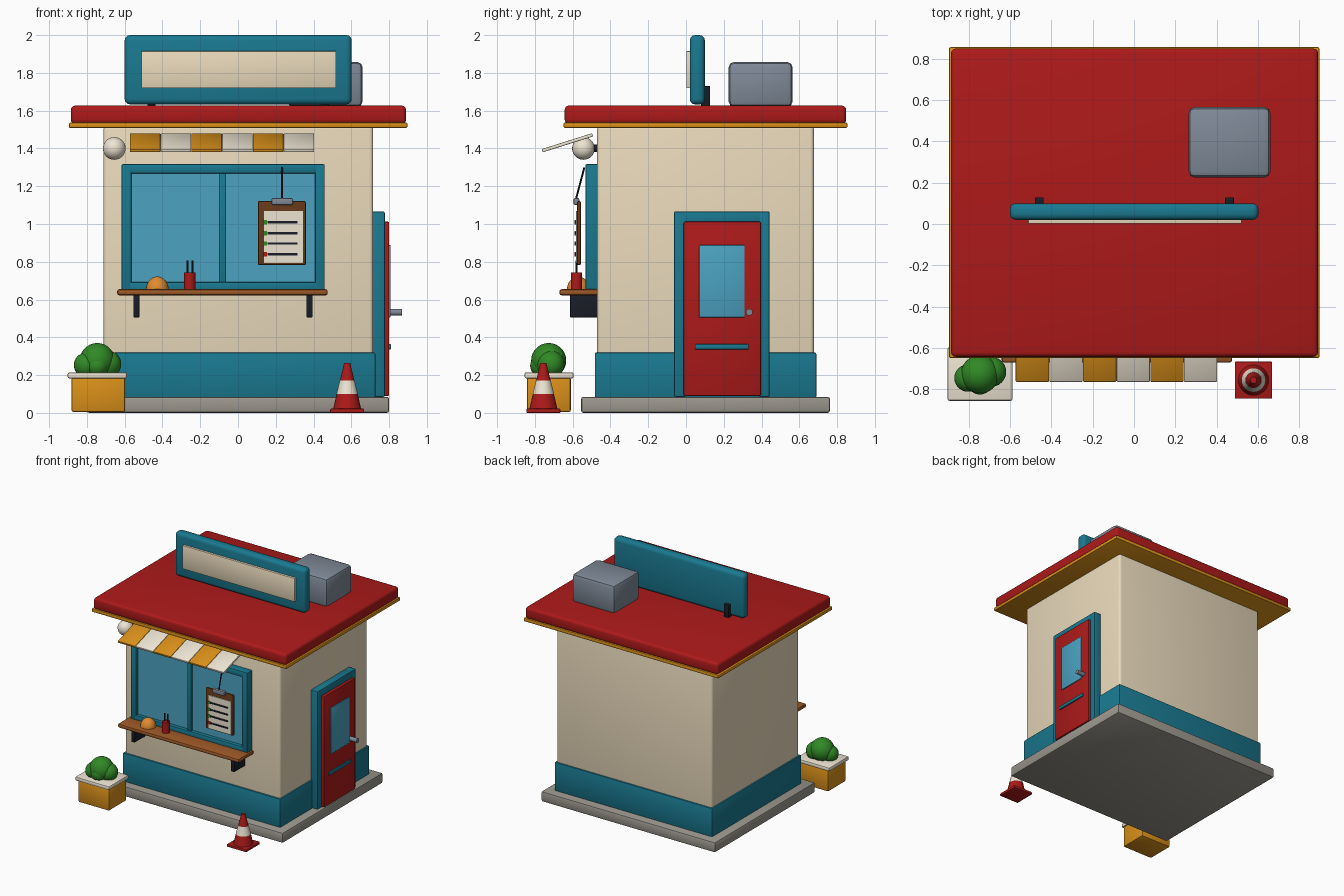
import bpy, bmesh, math
from mathutils import Vector, Matrix

if "Cube" in bpy.data.objects:
    bpy.data.objects.remove(bpy.data.objects["Cube"])

COLORS = {
    "red": (0.42, 0.01, 0.01), "teal": (0.01, 0.19, 0.28), "cream": (0.82, 0.70, 0.50),
    "gold": (0.70, 0.28, 0.01), "glass": (0.07, 0.36, 0.53), "stone": (0.33, 0.31, 0.27),
    "metal": (0.21, 0.25, 0.31), "wood": (0.34, 0.10, 0.02), "dark": (0.01, 0.012, 0.02),
    "board": (0.13, 0.04, 0.01), "paper": (0.85, 0.78, 0.65), "green": (0.03, 0.25, 0.02),
    "orange": (0.75, 0.26, 0.03)}
MATS = {}
for key, rgb in COLORS.items():
    MATS[key] = bpy.data.materials.new(key)
    MATS[key].diffuse_color = (*rgb, 1)


def finish(name, bm, color):
    me = bpy.data.meshes.new(name)
    bm.to_mesh(me)
    bm.free()
    ob = bpy.data.objects.new(name, me)
    bpy.context.collection.objects.link(ob)
    me.materials.append(MATS[color])
    bpy.ops.object.select_all(action='DESELECT')
    ob.select_set(True)
    bpy.context.view_layer.objects.active = ob
    bpy.ops.object.shade_smooth_by_angle(angle=math.radians(40))
    return ob


def box(name, color, x, y, z, bevel=0.006, segs=2):
    """Bevelled box given (min, max) on each axis."""
    bm = bmesh.new()
    size = [b - a for a, b in (x, y, z)]
    mid = [(a + b) / 2 for a, b in (x, y, z)]
    bmesh.ops.create_cube(bm, size=1, matrix=Matrix.Translation(mid) @ Matrix.Diagonal((*size, 1)))
    if bevel:
        bmesh.ops.bevel(bm, geom=bm.edges[:], offset=min(bevel, min(size) * 0.45),
                        segments=segs, profile=0.5, affect='EDGES')
    return finish(name, bm, color)


def rod(name, color, a, b, r1, r2=None, segs=16):
    """Cylinder or cone from point a to point b."""
    a, b = Vector(a), Vector(b)
    rot = (b - a).to_track_quat('Z', 'Y').to_matrix().to_4x4()
    bm = bmesh.new()
    bmesh.ops.create_cone(bm, cap_ends=True, segments=segs, radius1=r1,
                          radius2=r1 if r2 is None else r2, depth=(b - a).length,
                          matrix=Matrix.Translation((a + b) / 2) @ rot)
    return finish(name, bm, color)


def ball(name, color, c, r, sz=1.0):
    bm = bmesh.new()
    bmesh.ops.create_uvsphere(bm, u_segments=24, v_segments=14, radius=r,
                              matrix=Matrix.Translation(c) @ Matrix.Diagonal((1, 1, sz, 1)))
    return finish(name, bm, color)


# Building shell
box("base_slab", "stone", (-0.80, 0.80), (-0.555, 0.762), (0, 0.085), 0.012)
box("walls", "cream", (-0.712, 0.716), (-0.47, 0.678), (0.07, 1.52), 0.02, 3)
box("wainscot", "teal", (-0.724, 0.727), (-0.483, 0.69), (0.08, 0.32), 0.008)
box("roof_trim", "gold", (-0.895, 0.897), (-0.648, 0.855), (1.508, 1.537), 0.008)
box("roof", "red", (-0.885, 0.89), (-0.642, 0.848), (1.53, 1.627), 0.022, 3)

# Roof sign and cooling unit
box("sign_board", "teal", (-0.6, 0.602), (0.02, 0.10), (1.633, 2.0), 0.028, 3)
box("sign_panel", "cream", (-0.512, 0.52), (0.002, 0.04), (1.72, 1.915), 0.003)
for i, x in enumerate((-0.458, 0.462)):
    box(f"sign_support_{i}", "dark", (x - 0.021, x + 0.021), (0.08, 0.128), (1.62, 1.73), 0.003)
box("cooling_unit", "metal", (0.263, 0.66), (0.225, 0.565), (1.62, 1.858), 0.03, 2)

# Striped awning, sloping down to the front
for i in range(6):
    x0 = -0.572 + i * 0.1627
    ob = box(f"awning_slat_{i}", "paper" if i % 2 else "gold", (x0, x0 + 0.161),
             (-0.14, 0.14), (-0.009, 0.009), 0.004)
    ob.data.transform(Matrix.Translation((0, -0.628, 1.43)) @ Matrix.Rotation(math.radians(17.5), 4, 'X'))

# Globe lamp
ball("lamp_globe", "paper", (-0.655, -0.543, 1.40), 0.06)
rod("lamp_mount", "dark", (-0.655, -0.465, 1.40), (-0.655, -0.5, 1.40), 0.02)

# Serving window
box("window_glass", "glass", (-0.59, 0.43), (-0.505, -0.46), (0.67, 1.29), 0)
for name, x, z in (("left", (-0.617, -0.565), (0.64, 1.317)), ("right", (0.407, 0.459), (0.64, 1.317)),
                   ("top", (-0.6, 0.44), (1.268, 1.317)), ("bottom", (-0.6, 0.44), (0.64, 0.692))):
    box("window_frame_" + name, "teal", x, (-0.533, -0.46), z, 0.008)
box("window_mullion", "teal", (-0.101, -0.063), (-0.525, -0.48), (0.68, 1.28), 0.005)

# Counter shelf
box("counter", "wood", (-0.64, 0.475), (-0.67, -0.465), (0.622, 0.655), 0.012)
for i, x in enumerate((-0.538, 0.379)):
    box(f"counter_bracket_{i}", "dark", (x - 0.016, x + 0.016), (-0.613, -0.465), (0.506, 0.63), 0.003)

# Bun and straw cup on the counter
bm = bmesh.new()
bmesh.ops.create_uvsphere(bm, u_segments=24, v_segments=16, radius=0.06)
bmesh.ops.bisect_plane(bm, geom=bm.verts[:] + bm.edges[:] + bm.faces[:], plane_co=(0, 0, 0),
                       plane_no=(0, 0, -1), clear_outer=True)
bmesh.ops.holes_fill(bm, edges=[e for e in bm.edges if e.is_boundary])
bmesh.ops.transform(bm, matrix=Matrix.Translation((-0.427, -0.57, 0.653)) @ Matrix.Diagonal((1, 1, 1.15, 1)),
                    verts=bm.verts)
finish("bun", bm, "orange")
rod("straw_cup", "red", (-0.256, -0.58, 0.65), (-0.256, -0.58, 0.744), 0.03)
for i, x in enumerate((-0.268, -0.24)):
    rod(f"straw_{i}", "dark", (x, -0.58, 0.7), (x, -0.58, 0.808), 0.005, segs=8)

# Hanging clipboard with checklist
box("clipboard", "board", (0.105, 0.359), (-0.577, -0.556), (0.782, 1.122), 0.008)
box("clipboard_paper", "paper", (0.137, 0.343), (-0.583, -0.57), (0.793, 1.068), 0)
box("clipboard_clip", "metal", (0.178, 0.29), (-0.595, -0.565), (1.10, 1.138), 0.008)
rod("clipboard_cord", "dark", (0.232, -0.583, 1.13), (0.232, -0.538, 1.30), 0.005, segs=8)
for i, z in enumerate((1.009, 0.951, 0.897, 0.84)):
    box(f"list_line_{i}", "dark", (0.155, 0.315), (-0.588, -0.58), (z - 0.006, z + 0.006), 0)
    box(f"list_mark_{i}", "red" if i == 3 else "green", (0.132, 0.153), (-0.589, -0.578),
        (z - 0.011, z + 0.011), 0)

# Side door
for name, y, z in (("front", (-0.063, 0.0), (0.085, 1.067)), ("back", (0.385, 0.443), (0.085, 1.067)),
                   ("top", (-0.03, 0.42), (1.0, 1.067))):
    box("door_frame_" + name, "teal", (0.70, 0.777), y, z, 0.008)
box("door_leaf", "red", (0.70, 0.80), (-0.012, 0.396), (0.09, 1.012), 0.006)
box("door_glass", "glass", (0.78, 0.807), (0.07, 0.311), (0.506, 0.888), 0.002)
box("door_push_bar", "teal", (0.78, 0.81), (0.047, 0.332), (0.336, 0.364), 0.004)
rod("door_knob", "metal", (0.79, 0.335, 0.533), (0.867, 0.335, 0.533), 0.018)

# Planter with bush
box("planter_box", "gold", (-0.881, -0.597), (-0.843, -0.61), (0.005, 0.19), 0.01)
box("planter_rim", "paper", (-0.902, -0.587), (-0.855, -0.595), (0.182, 0.215), 0.01)
for i, (x, y, z, r) in enumerate(((-0.745, -0.727, 0.277, 0.093), (-0.803, -0.745, 0.253, 0.066),
                                  (-0.69, -0.715, 0.258, 0.072), (-0.745, -0.765, 0.25, 0.06))):
    ball(f"bush_{i}", "green", (x, y, z), r)

# Traffic cone in stacked bands
CX, CY = 0.578, -0.755
box("cone_base", "red", (CX - 0.09, CX + 0.09), (CY - 0.09, CY + 0.09), (0, 0.022), 0.005)
for name, color, z0, z1, r0, r1 in (("lower", "red", 0.02, 0.1, 0.074, 0.056),
                                    ("stripe", "paper", 0.1, 0.172, 0.057, 0.039),
                                    ("upper", "red", 0.172, 0.265, 0.038, 0.016)):
    rod("cone_" + name, color, (CX, CY, z0), (CX, CY, z1), r0, r1, 24)

for m in bpy.data.materials:
    if m.users and not m.is_grease_pencil:
        m.use_nodes = True
        m.node_tree.nodes["Principled BSDF"].inputs["Base Color"].default_value = m.diffuse_color
